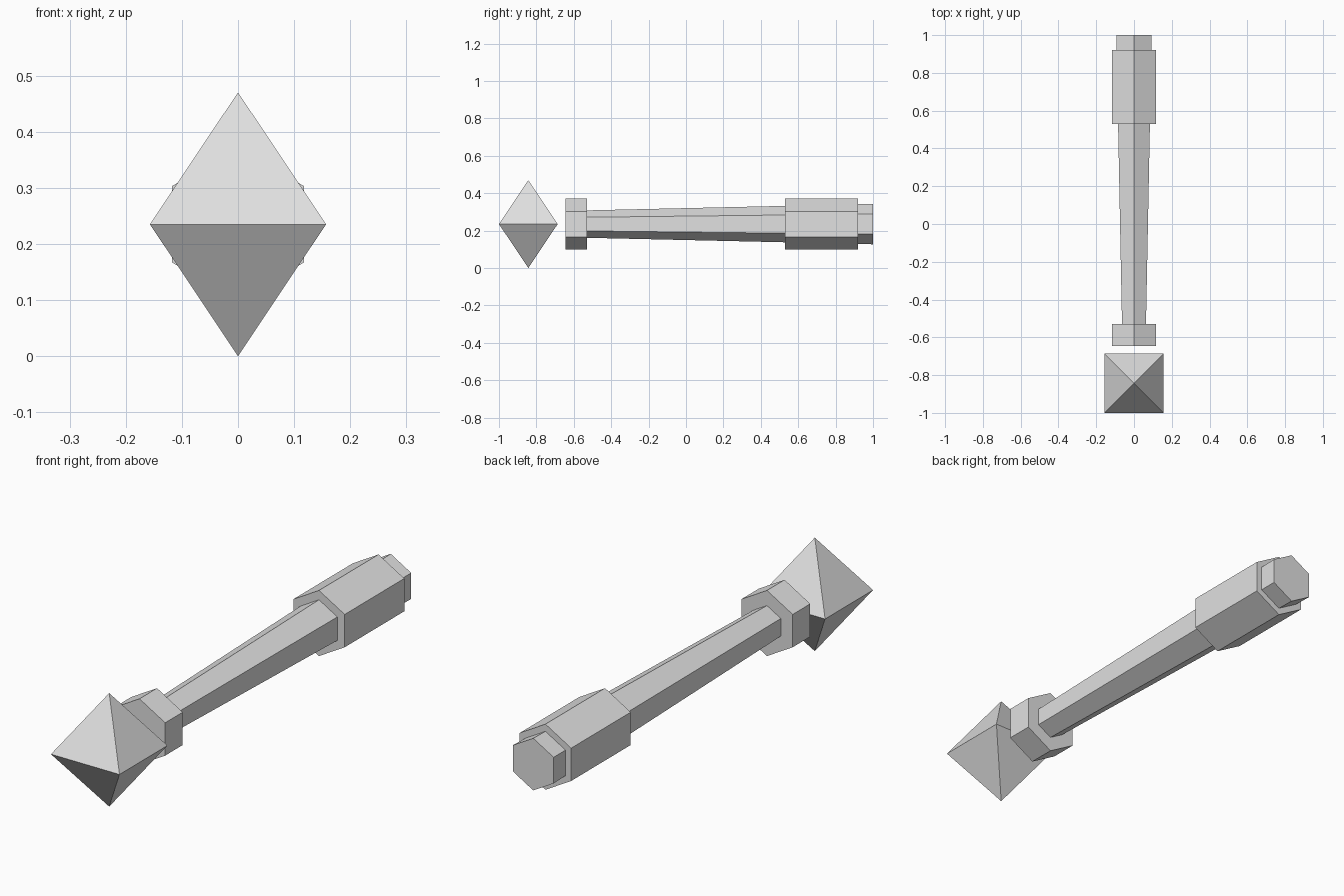
import bpy, bmesh, math
from mathutils import Matrix

if "Cube" in bpy.data.objects:
    bpy.data.objects.remove(bpy.data.objects["Cube"])

AXIS_Z = 0.235   # height of the handle's centre line

grey = bpy.data.materials.new("light_grey")
grey.diffuse_color = (0.75, 0.75, 0.75, 1)
grey.use_nodes = True
grey.node_tree.nodes["Principled BSDF"].inputs["Base Color"].default_value = grey.diffuse_color


def finish(name, bm):
    bmesh.ops.recalc_face_normals(bm, faces=bm.faces)
    mesh = bpy.data.meshes.new(name)
    bm.to_mesh(mesh)
    bm.free()
    mesh.materials.append(grey)
    obj = bpy.data.objects.new(name, mesh)
    bpy.context.collection.objects.link(obj)
    return obj


def hex_prism(name, y0, y1, r0, r1):
    """Six-sided prism along y with an edge pointing straight up."""
    bm = bmesh.new()
    place = Matrix.Translation((0, (y0 + y1) / 2, AXIS_Z)) @ Matrix.Rotation(-math.pi / 2, 4, 'X')
    bmesh.ops.create_cone(bm, cap_ends=True, segments=6, radius1=r0, radius2=r1,
                          depth=y1 - y0, matrix=place)
    return finish(name, bm)


# Tapered shaft, running through the collar and grip out to the butt end
hex_prism("shaft", -0.63, 1.0, 0.071, 0.108)
# Collar behind the crystal and thick grip near the butt
hex_prism("collar", -0.645, -0.53, 0.136, 0.136)
hex_prism("grip", 0.53, 0.92, 0.136, 0.136)

# Floating crystal: square double pyramid
bm = bmesh.new()
h, cy = 0.157, -0.843
ring = [bm.verts.new((sx * h, cy + sy * h, AXIS_Z))
        for sx, sy in ((-1, -1), (1, -1), (1, 1), (-1, 1))]
for z in (0, 2 * AXIS_Z):
    tip = bm.verts.new((0, cy, z))
    for i in range(4):
        bm.faces.new((ring[i], ring[(i + 1) % 4], tip))
finish("crystal", bm)
